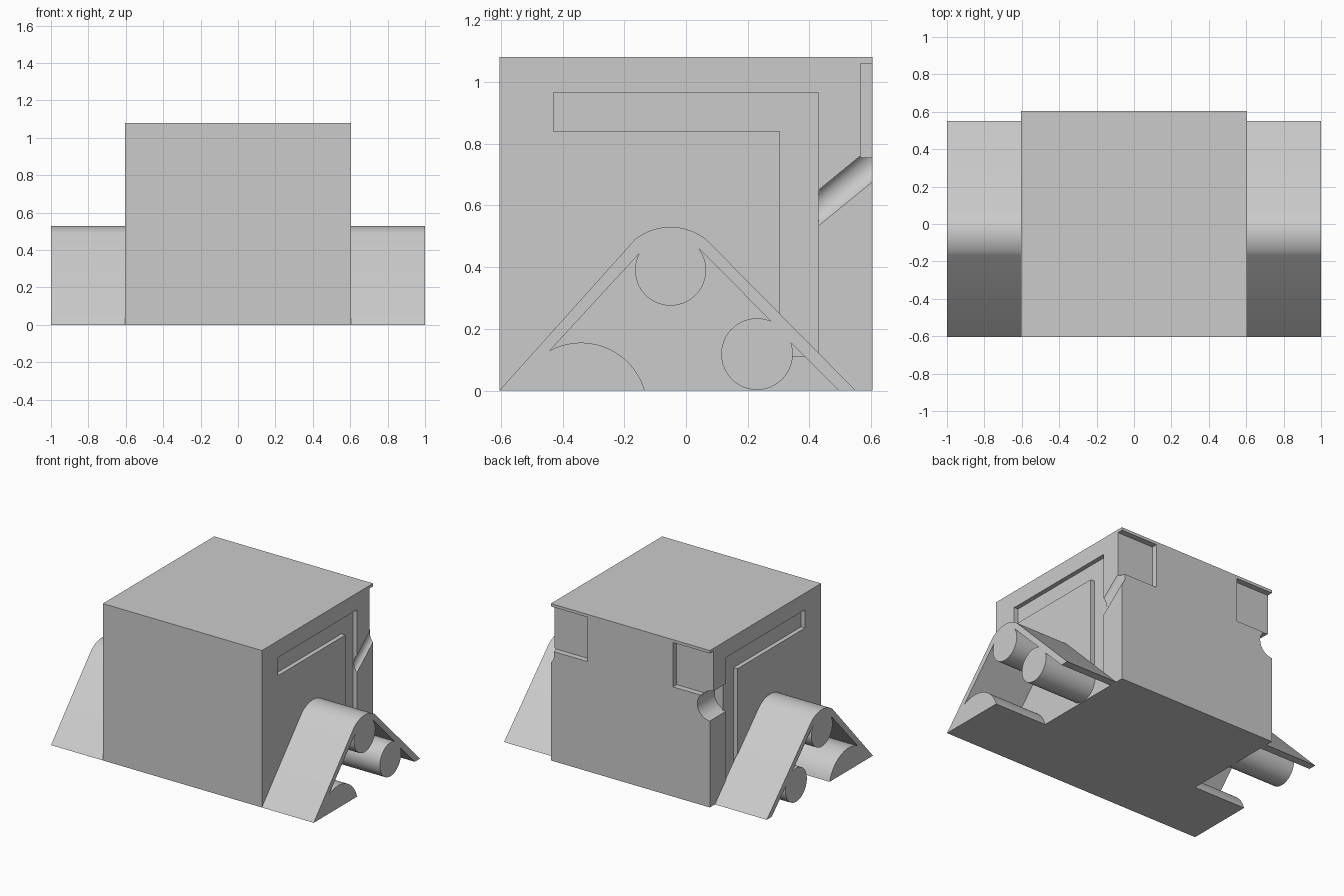
import bpy
import bmesh
from math import sin, cos, radians
from mathutils import Vector

default = bpy.data.objects.get("Cube")
if default:
    bpy.data.objects.remove(default, do_unlink=True)

grey = bpy.data.materials.new("plain_grey")
grey.use_nodes = True
grey.diffuse_color = (0.6, 0.6, 0.6, 1)
grey.node_tree.nodes["Principled BSDF"].inputs["Base Color"].default_value = (0.6, 0.6, 0.6, 1)

HALF, HEIGHT = 0.605, 1.08


def make_object(name, bm):
    bmesh.ops.recalc_face_normals(bm, faces=bm.faces)
    mesh = bpy.data.meshes.new(name)
    bm.to_mesh(mesh)
    bm.free()
    mesh.materials.append(grey)
    obj = bpy.data.objects.new(name, mesh)
    bpy.context.collection.objects.link(obj)
    return obj


def extrude_profile(name, points, x0, x1):
    """Prism from a (y, z) outline, running from x0 to x1."""
    bm = bmesh.new()
    face = bm.faces.new([bm.verts.new((x0, y, z)) for y, z in points])
    side = bmesh.ops.extrude_face_region(bm, geom=[face])["geom"]
    moved = [v for v in side if isinstance(v, bmesh.types.BMVert)]
    bmesh.ops.translate(bm, verts=moved, vec=(x1 - x0, 0, 0))
    return make_object(name, bm)


def block(name, x0, x1, y0, y1, z0, z1):
    return extrude_profile(name, [(y0, z0), (y1, z0), (y1, z1), (y0, z1)], x0, x1)


def rod(name, start, end, radius):
    start, end = Vector(start), Vector(end)
    axis = end - start
    bm = bmesh.new()
    bmesh.ops.create_cone(bm, cap_ends=True, segments=48, radius1=radius,
                          radius2=radius, depth=axis.length)
    bmesh.ops.rotate(bm, verts=bm.verts, matrix=axis.to_track_quat("Z", "Y").to_matrix())
    bmesh.ops.translate(bm, verts=bm.verts, vec=(start + end) / 2)
    return make_object(name, bm)


def arc(cy, cz, r, a0, a1, n):
    angles = [radians(a0 + (a1 - a0) * i / n) for i in range(n + 1)]
    return [(cy + r * cos(a), cz + r * sin(a)) for a in angles]


def cut(target, cutter):
    mod = target.modifiers.new("cut", "BOOLEAN")
    mod.operation = "DIFFERENCE"
    mod.solver = "EXACT"
    mod.object = cutter
    cutter.hide_render = True
    bpy.context.view_layer.objects.active = target
    bpy.ops.object.modifier_apply(modifier=mod.name)
    bpy.data.objects.remove(cutter, do_unlink=True)


def smooth(obj):
    bpy.ops.object.select_all(action="DESELECT")
    obj.select_set(True)
    bpy.context.view_layer.objects.active = obj
    bpy.ops.object.shade_smooth_by_angle(angle=radians(25))


# Main body
body = block("body", -HALF, HALF, -HALF, HALF, 0, HEIGHT)

# Angled channel on each side, and a square pocket at each upper back corner
channel = [(-0.43, 0.84), (0.305, 0.84), (0.305, 0.11),
           (0.43, 0.11), (0.43, 0.965), (-0.43, 0.965)]
for s in (-1, 1):
    cut(body, extrude_profile("channel_cutter", channel, s * 0.575, s * 0.7))
    cut(body, block("pocket_cutter", s * 0.325, s * 0.7, 0.565, 0.7, 0.755, 1.06))

# Round outlets from the channels to the back: deep on the right, shallow and sloped on the left
cut(body, rod("outlet_cutter", (-HALF, 0.42, 0.69), (-HALF, 0.75, 0.69), 0.095))
cut(body, rod("outlet_cutter", (0.633, 0.37, 0.543), (0.633, 0.7, 0.813), 0.053))
smooth(body)

# Side feet: peaked band wrapped over an upper roller, with a lower roller and a rounded heel
outline = [(-HALF, 0)]
outline += arc(-0.05, 0.345, 0.185, 128.4, 51.6, 16)
outline += [(0.55, 0), (0.495, 0)]
outline += arc(0.23, 0.118, 0.116, 18.6, -292.8, 40)
outline += arc(-0.05, 0.39, 0.115, 39.5, -207.6, 36)
outline += arc(-0.34, -0.06, 0.215, 117.8, 16.2, 20)
for s, name in ((1, "left_foot"), (-1, "right_foot")):
    smooth(extrude_profile(name, outline, s * 0.6, s * 1.0))
